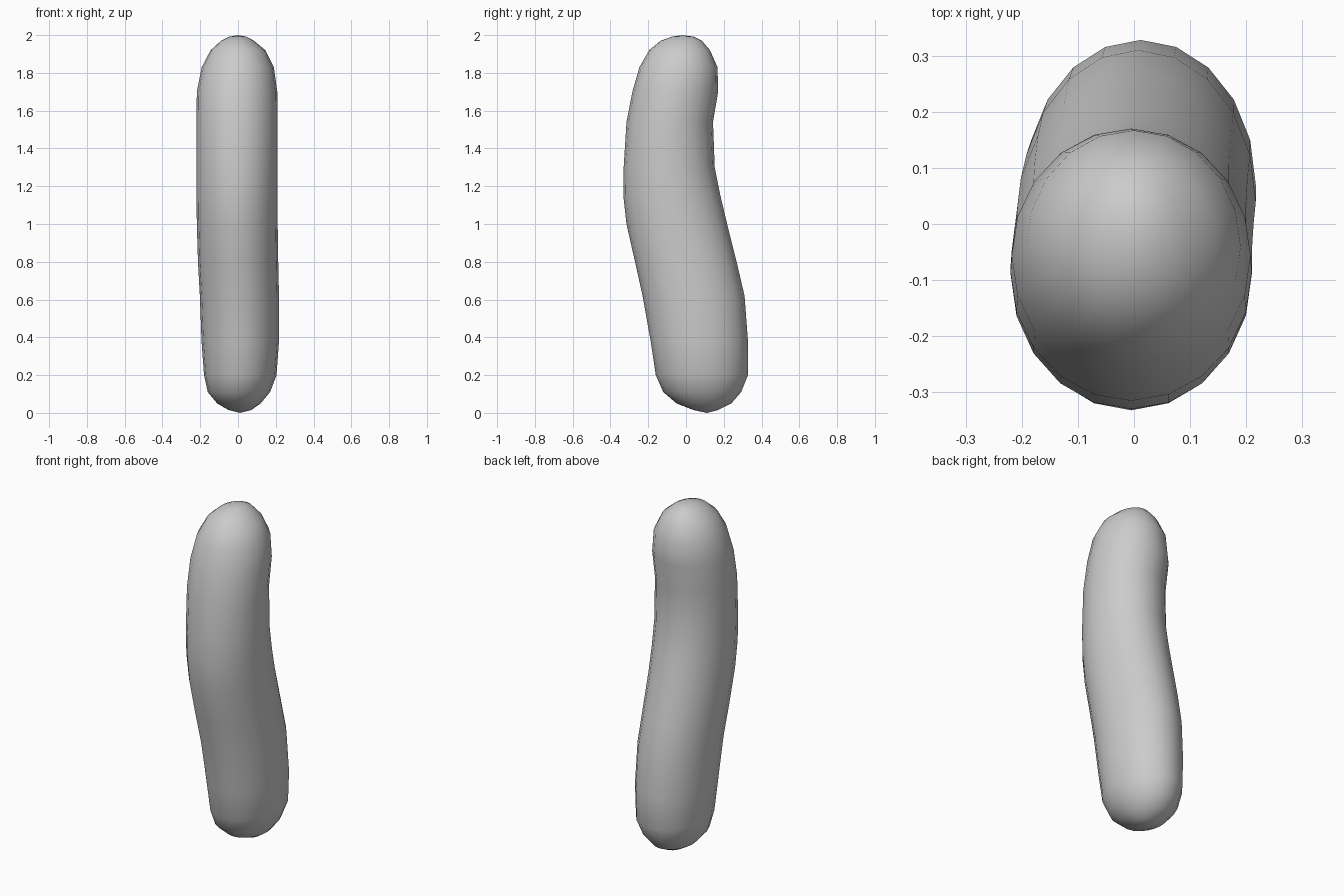
import bpy, bmesh, math

SIDES = 20
# Sections bottom to top: z, x min, x max, y min, y max
SECTIONS = [
    (0.015, -0.05, 0.07, 0.04, 0.17),
    (0.05, -0.11, 0.12, -0.05, 0.24),
    (0.11, -0.16, 0.17, -0.12, 0.292),
    (0.20, -0.18, 0.204, -0.16, 0.328),
    (0.38, -0.193, 0.217, -0.187, 0.328),
    (0.62, -0.202, 0.217, -0.23, 0.31),
    (0.80, -0.212, 0.213, -0.27, 0.268),
    (1.00, -0.218, 0.21, -0.315, 0.218),
    (1.15, -0.22, 0.21, -0.332, 0.182),
    (1.30, -0.22, 0.21, -0.33, 0.152),
    (1.54, -0.22, 0.21, -0.315, 0.143),
    (1.70, -0.218, 0.208, -0.284, 0.17),
    (1.83, -0.192, 0.19, -0.247, 0.167),
    (1.92, -0.145, 0.145, -0.195, 0.127),
    (1.97, -0.09, 0.085, -0.135, 0.085),
    (1.992, -0.045, 0.045, -0.075, 0.04),
]

# Curved capsule body
bm = bmesh.new()
rings = []
for z, x0, x1, y0, y1 in SECTIONS:
    ring = []
    for i in range(SIDES):
        a = 2 * math.pi * i / SIDES
        ring.append(bm.verts.new(((x0 + x1) / 2 + (x1 - x0) / 2 * math.cos(a),
                                  (y0 + y1) / 2 + (y1 - y0) / 2 * math.sin(a), z)))
    rings.append(ring)
for low, high in zip(rings, rings[1:]):
    for i in range(SIDES):
        j = (i + 1) % SIDES
        bm.faces.new((low[i], low[j], high[j], high[i]))

# Rounded end tips
bottom = bm.verts.new((0.01, 0.11, 0))
top = bm.verts.new((0, -0.018, 2))
for i in range(SIDES):
    j = (i + 1) % SIDES
    bm.faces.new((bottom, rings[0][j], rings[0][i]))
    bm.faces.new((top, rings[-1][i], rings[-1][j]))
bmesh.ops.recalc_face_normals(bm, faces=bm.faces[:])
for f in bm.faces:
    f.smooth = True

mesh = bpy.data.meshes.new("curved_capsule")
bm.to_mesh(mesh)
bm.free()
bpy.context.collection.objects.link(bpy.data.objects.new("curved_capsule", mesh))
